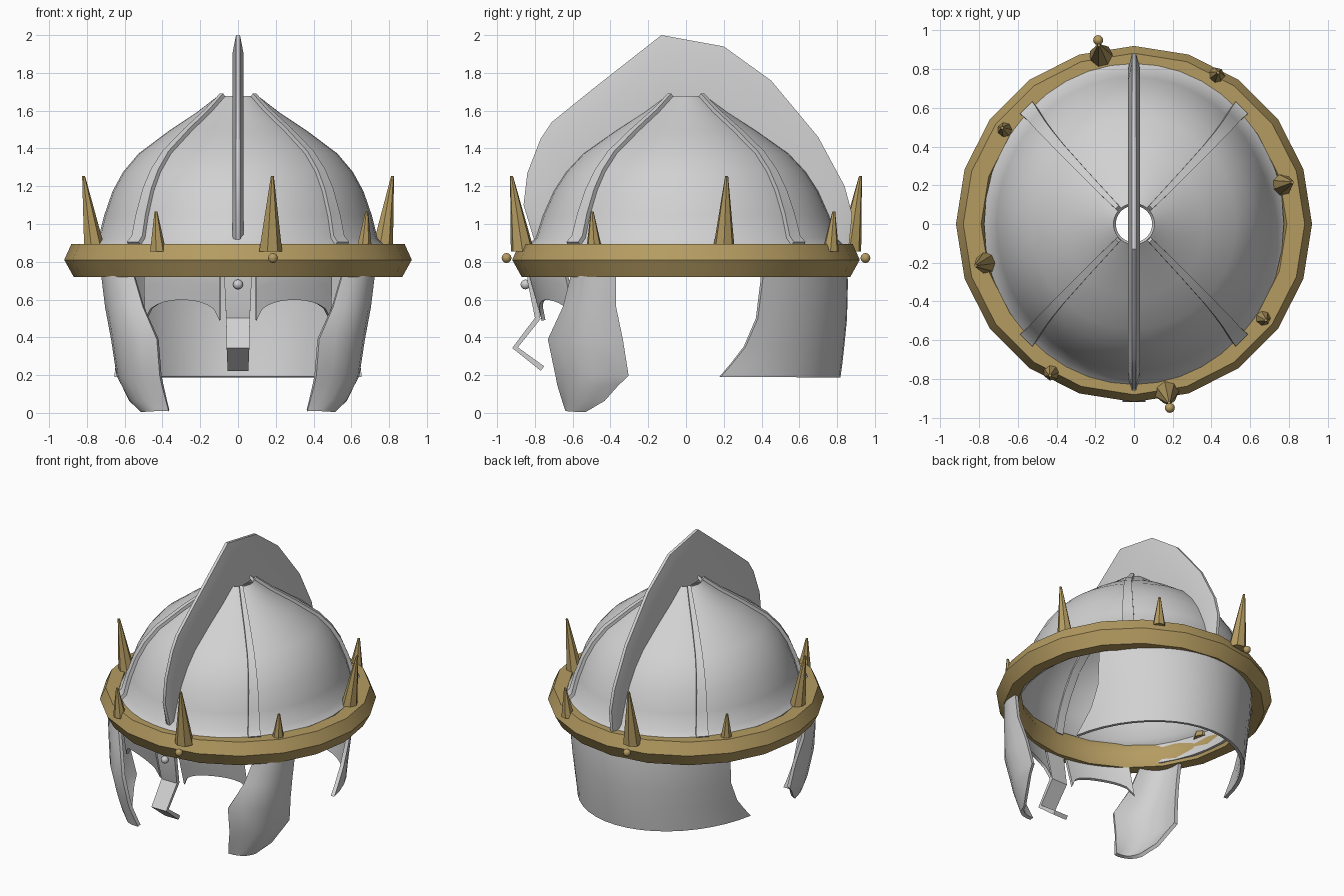
import bpy
from math import sin, cos, pi, radians, sqrt, asin
from mathutils import Vector

if "Cube" in bpy.data.objects:
    bpy.data.objects.remove(bpy.data.objects["Cube"], do_unlink=True)


def material(name, rgb, metal=0.0):
    m = bpy.data.materials.new(name)
    m.use_nodes = True
    m.diffuse_color = (*rgb, 1)
    m.node_tree.nodes["Principled BSDF"].inputs["Base Color"].default_value = (*rgb, 1)
    return m


STEEL = material("pale steel", (0.64, 0.64, 0.64))
GOLD = material("antique gold", (0.46, 0.33, 0.12))


def finish(ob, mat, angle=35):
    ob.data.materials.append(mat)
    bpy.ops.object.select_all(action="DESELECT")
    ob.select_set(True)
    bpy.context.view_layer.objects.active = ob
    for mod in list(ob.modifiers):
        bpy.ops.object.modifier_apply(modifier=mod.name)
    bpy.ops.object.mode_set(mode="EDIT")
    bpy.ops.mesh.select_all(action="SELECT")
    bpy.ops.mesh.normals_make_consistent(inside=False)
    bpy.ops.object.mode_set(mode="OBJECT")
    bpy.ops.object.shade_smooth_by_angle(angle=radians(angle))
    return ob


def loft(name, rows, mat, thick=0, ring=False, loop=False, caps=False, angle=35):
    """Skin equal rows of points; ring closes each row, loop joins last row to first."""
    n, k = len(rows[0]), len(rows)
    faces = []
    for i in range(k if loop else k - 1):
        for j in range(n if ring else n - 1):
            a, b = i * n, (i + 1) % k * n
            faces.append((a + j, a + (j + 1) % n, b + (j + 1) % n, b + j))
    if caps:
        faces += [tuple(range(n)), tuple(range((k - 1) * n, k * n))]
    me = bpy.data.meshes.new(name)
    me.from_pydata([tuple(p) for r in rows for p in r], [], faces)
    ob = bpy.data.objects.new(name, me)
    bpy.context.collection.objects.link(ob)
    if thick:
        mod = ob.modifiers.new("thickness", "SOLIDIFY")
        mod.thickness, mod.offset = thick, 0
    return finish(ob, mat, angle)


def ball(name, at, r, mat):
    bpy.ops.mesh.primitive_uv_sphere_add(segments=12, ring_count=8, radius=r, location=at)
    bpy.context.object.name = name
    finish(bpy.context.object, mat, 60)


# Dome: open shell, slightly longer front to back towards the rim
PROFILE = [(0.1, 1.67), (0.21, 1.585), (0.36, 1.485), (0.52, 1.365), (0.6, 1.27),
           (0.655, 1.17), (0.7, 1.04), (0.73, 0.92), (0.765, 0.885), (0.765, 0.74)]


def dome_point(a, r, z):
    return Vector((r * cos(a), r * sin(a) * (1 + 0.08 * min(1, (1.67 - z) / 0.7)), z))


loft("dome", [[dome_point(2 * pi * i / 40, r, z) for i in range(40)] for r, z in PROFILE],
     STEEL, 0.02, ring=True)

# Four diagonal ribs that widen towards the rim
for q in range(4):
    a = pi / 4 + q * pi / 2
    side = Vector((-sin(a), cos(a), 0))
    rows = []
    for i, (r, z) in enumerate(PROFILE[:-1]):
        w = 0.012 + 0.004 * i
        c = dome_point(a, r + 0.012, z + 0.008)
        rows.append([c - side * w, c + side * w])
    loft(f"rib_{q + 1}", rows, STEEL, 0.035)

# Crest: tall fin with a tapered outer edge
OUTER = [(-0.79, 0.87), (-0.86, 1.1), (-0.84, 1.27), (-0.77, 1.45), (-0.71, 1.54),
         (-0.5, 1.71), (-0.13, 2.0), (0.2, 1.94), (0.45, 1.76), (0.7, 1.46),
         (0.84, 1.2), (0.88, 1.05), (0.86, 0.86)]
INNER = [(-0.77, 0.87), (-0.74, 1.0), (-0.69, 1.12), (-0.6, 1.27), (-0.5, 1.36),
         (-0.35, 1.47), (-0.1, 1.64), (0.1, 1.64), (0.35, 1.47), (0.5, 1.36),
         (0.64, 1.2), (0.72, 1.04), (0.77, 0.86)]
rows = []
for o, n in zip(OUTER, INNER):
    o, n = Vector((0, *o)), Vector((0, *n))
    m = o + (n - o).normalized() * min(0.1, (o - n).length * 0.5)
    w = Vector((0.03, 0, 0))
    rows.append([n - w, m - w, o - w * 0.35, o + w * 0.35, m + w, n + w])
loft("crest", rows, STEEL, ring=True, caps=True, angle=40)

# Crown band: twenty-sided ring
SECTION = [(0.92, 0.81), (0.882, 0.895), (0.79, 0.895), (0.755, 0.81), (0.79, 0.72), (0.87, 0.72)]
loft("crown_band", [[(r * cos(a), r * sin(a), z) for r, z in SECTION]
                    for a in (2 * pi * i / 20 for i in range(20))],
     GOLD, ring=True, loop=True, angle=50)


# Crown spikes: alternating tall and short, mirrored through the centre
def spike(name, x, y, size, height, lean):
    out = Vector((x, y, 0)).normalized()
    base, tip = Vector((x, y, 0.855)), Vector((x, y, height)) + out * lean
    rows = [[c + Vector((cos(t), sin(t), 0)) * r for t in (2 * pi * i / 7 for i in range(7))]
            for c, r in ((base, size), (tip, 0.008))]
    loft(name, rows, GOLD, ring=True, caps=True)


for s, tag in ((1, "front"), (-1, "back")):
    spike(f"tall_spike_{tag}", 0.17 * s, -0.865 * s, 0.064, 1.255, 0.06)
    spike(f"tall_spike_side_{tag}", -0.76 * s, -0.2 * s, 0.06, 1.255, 0.06)
    spike(f"short_spike_{tag}", -0.425 * s, -0.765 * s, 0.045, 1.065, 0.02)
    spike(f"short_spike_side_{tag}", 0.665 * s, -0.485 * s, 0.045, 1.065, 0.02)
    ball(f"band_stud_{tag}", (0.185 * s, -0.95 * s, 0.82), 0.026, GOLD)

# Neck guard: curved plate whose front edges sweep back as they rise
rows = []
for z, rx, ry, y0 in ((0.82, 0.735, 0.83, 0.41), (0.7, 0.72, 0.845, 0.4), (0.5, 0.695, 0.84, 0.375),
                      (0.35, 0.675, 0.825, 0.31), (0.26, 0.665, 0.815, 0.24), (0.19, 0.66, 0.805, 0.18)):
    a0 = asin(y0 / ry)
    rows.append([(rx * cos(a), ry * sin(a), z)
                 for a in (a0 + (pi - 2 * a0) * i / 20 for i in range(21))])
loft("neck_guard", rows, STEEL, 0.025)

# Cheek guards: height, front edge and rear edge of each row, bowed outwards between
CHEEK = [(0.8, 0.57, -0.58, 0.72, -0.37), (0.56, 0.5, -0.64, 0.69, -0.37),
         (0.39, 0.425, -0.72, 0.65, -0.335), (0.2, 0.41, -0.68, 0.62, -0.305),
         (0.15, 0.4, -0.67, 0.6, -0.36), (0.07, 0.38, -0.645, 0.565, -0.43),
         (0.012, 0.365, -0.625, 0.505, -0.53)]
for s, tag in ((1, "left"), (-1, "right")):
    rows = []
    for z, fx, fy, rx, ry in CHEEK:
        f, r = Vector((fx, fy, z)), Vector((rx, ry, z))
        out = Vector((f.y - r.y, f.x - r.x, 0))
        out = Vector((-out.x, out.y, 0)) * 0.22
        row = [f.lerp(r, t) + out * 4 * t * (1 - t) for t in (i / 6 for i in range(7))]
        rows.append([(s * p.x, p.y, p.z) for p in row])
    loft(f"cheek_guard_{tag}", rows, STEEL, 0.025)

    # Brow plate: arched lower edge over each eye
    rows = []
    for k in range(5):
        row = []
        for i in range(13):
            u = i / 12
            x = 0.095 + 0.395 * u
            low = 0.49 + 0.11 * sqrt(1 - abs(2 * u - 1) ** 2.2)
            z = 0.8 + (low - 0.8) * k / 4
            ry = 0.76 + 0.07 * min(1, (z - 0.49) / 0.25)
            row.append((s * x, -ry * sqrt(1 - (x / 0.76) ** 2), z))
        rows.append(row)
    loft(f"brow_plate_{tag}", rows, STEEL, 0.02)

# Nose guard: bent strip with a rivet
NOSE = [(-0.82, 0.8, 0.075), (-0.825, 0.7, 0.072), (-0.785, 0.5, 0.063),
        (-0.905, 0.345, 0.06), (-0.76, 0.235, 0.055)]
loft("nose_guard", [[(-w, y, z), (w, y, z)] for y, z, w in NOSE], STEEL, 0.03)
ball("nose_rivet", (0, -0.85, 0.68), 0.026, STEEL)
